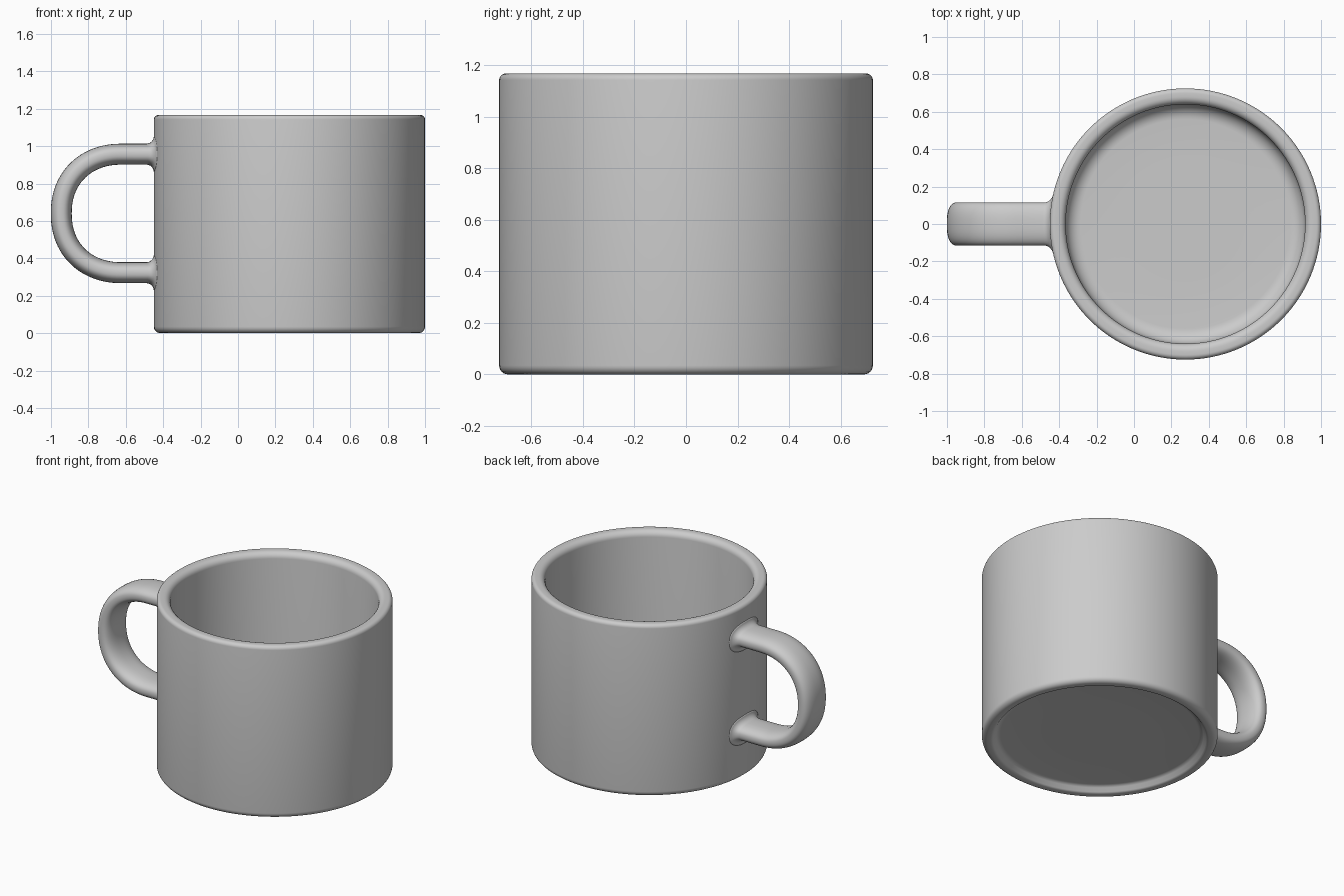
import bpy, bmesh
from math import sin, cos, pi, sqrt, copysign

if "Cube" in bpy.data.objects:
    bpy.data.objects.remove(bpy.data.objects["Cube"])

CX, R, H = 0.275, 0.725, 1.167      # body axis, outer radius, height


def arc(cx, cz, r, a0, a1, n=6):
    """Points on an arc, angles in degrees."""
    return [(cx + r * cos((a0 + (a1 - a0) * i / n) * pi / 180),
             cz + r * sin((a0 + (a1 - a0) * i / n) * pi / 180)) for i in range(n + 1)]


def loft(name, rings, cap=False):
    """Skin a list of closed rings into a smooth object."""
    bm = bmesh.new()
    rows = [[bm.verts.new(p) for p in ring] for ring in rings]
    n = len(rows[0])
    for a, b in zip(rows, rows[1:]):
        for i in range(n):
            j = (i + 1) % n
            bm.faces.new((a[i], a[j], b[j], b[i]))
    if cap:
        bm.faces.new(rows[0])
        bm.faces.new(rows[-1])
    bmesh.ops.recalc_face_normals(bm, faces=bm.faces)
    mesh = bpy.data.meshes.new(name)
    bm.to_mesh(mesh)
    bm.free()
    obj = bpy.data.objects.new(name, mesh)
    bpy.context.collection.objects.link(obj)
    for p in mesh.polygons:
        p.use_smooth = True
    return obj


# Cup body: recessed base, foot, outer wall, rim, inner wall, inner floor
profile = [(0.3, 0.04)]
profile += arc(0.61, 0.0, 0.04, 90, 45, 3)
profile += arc(0.672, 0.025, 0.025, 225, 270, 3)
profile += arc(R - 0.035, 0.035, 0.035, 270, 360)
profile += arc(R - 0.025, H - 0.025, 0.025, 0, 90)
profile += arc(0.68, H - 0.04, 0.04, 90, 180)
profile += arc(0.56, 0.19, 0.08, 0, -90, 8)
profile += [(0.3, 0.11)]
SEG = 128
loft("cup_body", [[(CX + r * cos(2 * pi * i / SEG), r * sin(2 * pi * i / SEG), z)
                   for i in range(SEG)] for r, z in profile], cap=True)

# Handle: rounded flat section swept along a C path, flared onto the wall
HX, HZ, A, B = -0.62, 0.64, 0.325, 0.317
N = 40


def section(flare=0.0):
    pts = []
    for i in range(N):
        c, s = cos(2 * pi * i / N), sin(2 * pi * i / N)
        pts.append((copysign(abs(c) ** 0.8, c) * (0.115 + flare),
                    copysign(abs(s) ** 0.8, s) * (0.056 + flare)))
    return pts


def wall_rings(side):
    """Fillet rings from inside the wall out to the straight part."""
    f = 0.04
    steps = [(-0.03, f)] + [(f * (1 - cos(t * pi / 12)), f * (1 - sin(t * pi / 12)))
                            for t in range(7)]
    return [[(CX - sqrt(R * R - y * y) - d, y, HZ + side * (B + v))
             for y, v in section(flare)] for d, flare in steps]


bend = []
for k in range(49):
    t = pi / 2 + pi * k / 48
    c, s = cos(t), sin(t)
    x, z = HX + copysign(abs(c) ** 0.92, c) * A, HZ + copysign(abs(s) ** 0.92, s) * B
    nx, nz = c / A, s / B
    m = sqrt(nx * nx + nz * nz)
    bend.append([(x + v * nx / m, y, z + v * nz / m) for y, v in section()])
loft("handle", wall_rings(1) + bend + wall_rings(-1)[::-1], cap=True)
